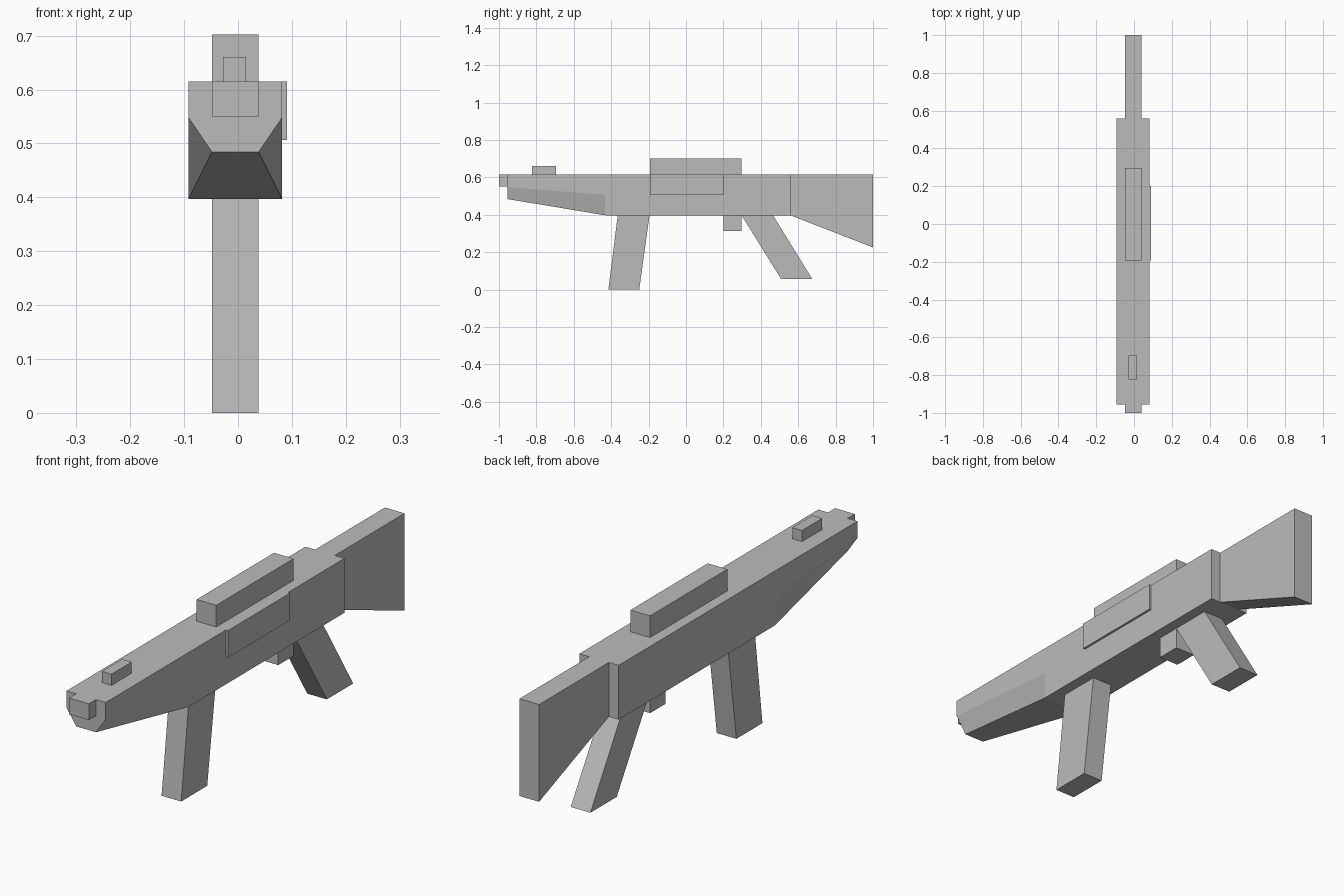
import bpy
import bmesh

if "Cube" in bpy.data.objects:
    bpy.data.objects.remove(bpy.data.objects["Cube"])

MID = -0.005      # centre plane of the main parts
HALF = 0.0435     # half width of the narrow parts
WIDE = 0.087      # half width of the body
TOP, BASE = 0.615, 0.397

grey = bpy.data.materials.new("plain grey")
grey.use_nodes = True
colour = (0.5, 0.5, 0.5, 1)
grey.diffuse_color = colour
grey.node_tree.nodes["Principled BSDF"].inputs["Base Color"].default_value = colour


def finish(name, bm):
    bmesh.ops.recalc_face_normals(bm, faces=bm.faces)
    mesh = bpy.data.meshes.new(name)
    bm.to_mesh(mesh)
    bm.free()
    mesh.materials.append(grey)
    bpy.context.collection.objects.link(bpy.data.objects.new(name, mesh))


def slab(name, profile, x0=MID - HALF, x1=MID + HALF):
    """Extrude a side profile of (y, z) points from x0 to x1."""
    bm = bmesh.new()
    face = bm.faces.new([bm.verts.new((x0, y, z)) for y, z in profile])
    out = bmesh.ops.extrude_face_region(bm, geom=[face])
    for v in out["geom"]:
        if isinstance(v, bmesh.types.BMVert):
            v.co.x = x1
    finish(name, bm)


def box(name, y0, y1, z0, z1, **width):
    slab(name, [(y0, z0), (y1, z0), (y1, z1), (y0, z1)], **width)


# Body: box at the rear, fore end tapering below into a chamfered nose
bm = bmesh.new()
nose, bend, rear = -0.955, -0.432, 0.558
sides = []
for s in (-1, 1):
    def vert(half, y, z):
        return bm.verts.new((MID + s * half, y, z))
    side = dict(
        nose_top=vert(WIDE, nose, TOP), nose_mid=vert(WIDE, nose, 0.548),
        nose_low=vert(HALF, nose, 0.484), bend_low=vert(WIDE, bend, BASE),
        bend_mid=vert(WIDE, bend, 0.506), rear_low=vert(WIDE, rear, BASE),
        rear_top=vert(WIDE, rear, TOP))
    bm.faces.new([side[k] for k in ("nose_low", "bend_low", "bend_mid", "nose_mid")])
    bm.faces.new([side[k] for k in ("nose_top", "nose_mid", "bend_mid",
                                    "bend_low", "rear_low", "rear_top")])
    sides.append(side)
loop = ("nose_top", "nose_mid", "nose_low", "bend_low", "rear_low", "rear_top")
a, b = sides
bm.faces.new([a[k] for k in loop[:3]] + [b[k] for k in reversed(loop[:3])])
for k, n in (loop[2:4], loop[3:5], loop[4:6], (loop[5], loop[0])):
    bm.faces.new([a[k], a[n], b[n], b[k]])
finish("body", bm)

# Parts in line with the body
box("muzzle", -1.0, nose, 0.55, TOP)
slab("stock", [(rear, BASE), (1.0, 0.225), (1.0, TOP), (rear, TOP)])

# Parts on top and on the left side
box("front_sight", -0.823, -0.695, TOP, 0.66, x0=-0.028, x1=0.015)
box("top_rail", -0.193, 0.297, TOP, 0.702)
box("side_plate", -0.193, 0.2, 0.506, TOP, x0=MID + WIDE, x1=0.091)

# Parts below
box("trigger", 0.2, 0.297, 0.312, BASE)
slab("front_grip", [(-0.415, 0), (-0.25, 0), (-0.195, BASE), (-0.365, BASE)])
slab("rear_grip", [(0.508, 0.057), (0.675, 0.057), (0.465, BASE), (0.297, BASE)])
